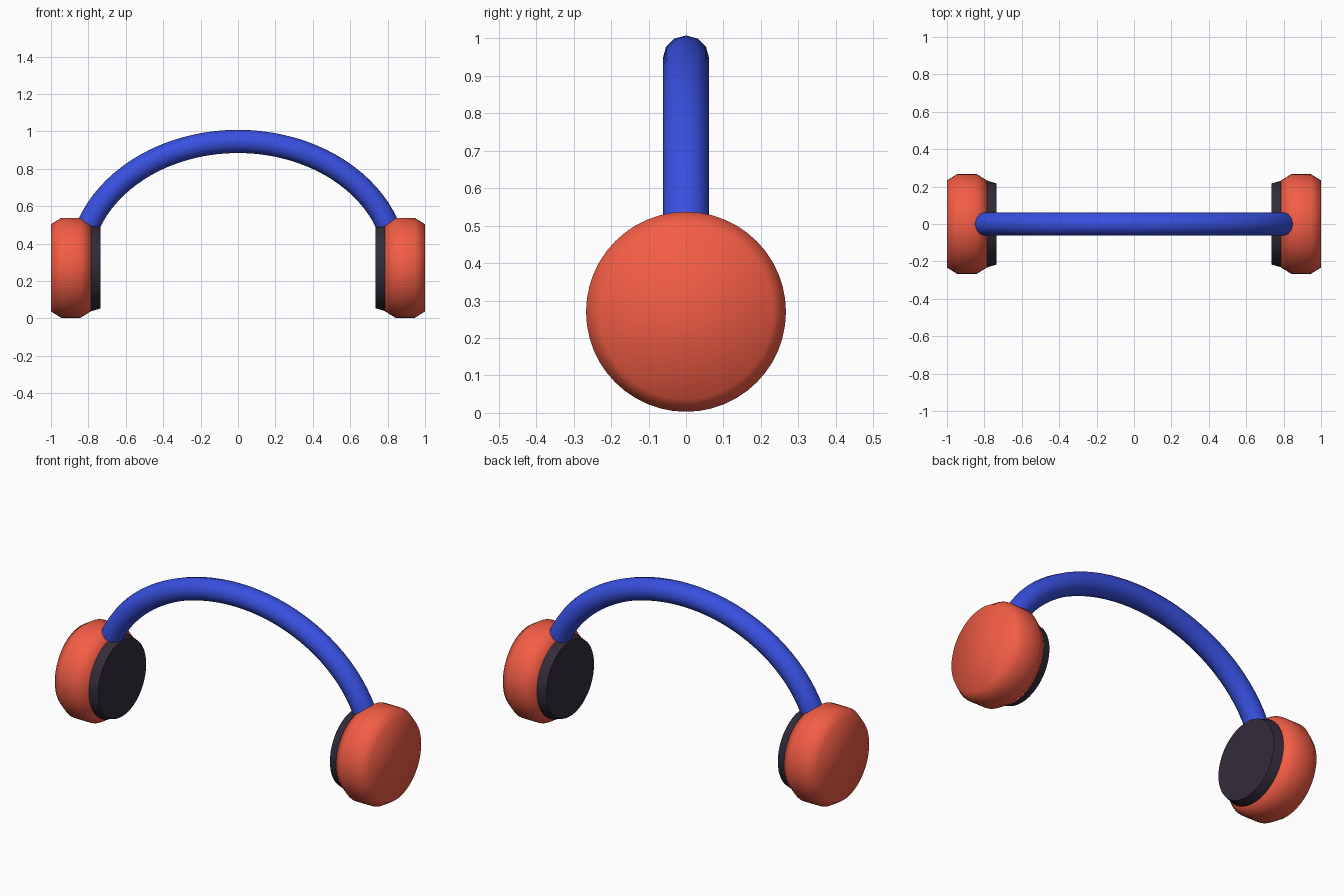
import bpy, bmesh, math

if "Cube" in bpy.data.objects:
    bpy.data.objects.remove(bpy.data.objects["Cube"])

SIDES = 48
CUP_Z = 0.27


def material(name, color):
    m = bpy.data.materials.new(name)
    m.diffuse_color = (*color, 1)
    m.use_nodes = True
    m.node_tree.nodes["Principled BSDF"].inputs["Base Color"].default_value = m.diffuse_color
    return m


orange = material("orange_shell", (0.90, 0.11, 0.06))
blue = material("blue_band", (0.04, 0.08, 0.75))
dark = material("dark_cushion", (0.032, 0.025, 0.042))


def lathe_x(name, profile, side, mat, angle):
    """Revolve (x, radius) pairs about the horizontal cup axis."""
    bm = bmesh.new()
    rings = []
    for x, r in profile:
        rings.append([bm.verts.new((side * x,
                                    r * math.cos(2 * math.pi * i / SIDES),
                                    CUP_Z + r * math.sin(2 * math.pi * i / SIDES)))
                      for i in range(SIDES)])
    for a, b in zip(rings, rings[1:]):
        for i in range(SIDES):
            j = (i + 1) % SIDES
            bm.faces.new((a[i], a[j], b[j], b[i]))
    bm.faces.new(rings[0])
    bm.faces.new(rings[-1])
    bmesh.ops.recalc_face_normals(bm, faces=bm.faces)
    mesh = bpy.data.meshes.new(name)
    bm.to_mesh(mesh)
    bm.free()
    mesh.materials.append(mat)
    ob = bpy.data.objects.new(name, mesh)
    bpy.context.collection.objects.link(ob)
    bpy.ops.object.select_all(action='DESELECT')
    ob.select_set(True)
    bpy.context.view_layer.objects.active = ob
    bpy.ops.object.shade_smooth_by_angle(angle=math.radians(angle))
    return ob


# Ear cups with chamfered rims, and slightly tapered cushions
cup = [(0.785, 0.232), (0.842, 0.267), (0.945, 0.267), (1.0, 0.233)]
cushions = {
    "left": (-1, [(0.735, 0.217), (0.80, 0.236), (0.83, 0.236)]),
    "right": (1, [(0.735, 0.216), (0.785, 0.231), (0.83, 0.231)]),
}
for label, (side, pad) in cushions.items():
    lathe_x(label + "_ear_cup", cup, side, orange, 62)
    lathe_x(label + "_cushion", pad, side, dark, 40)

# Headband: twelve-sided tube along a half ellipse ending inside the cups
STEPS = 40
curve = bpy.data.curves.new("headband", 'CURVE')
curve.dimensions = '3D'
curve.bevel_depth = 0.062
curve.bevel_resolution = 4
curve.use_fill_caps = True
spline = curve.splines.new('POLY')
spline.points.add(STEPS)
start = math.radians(12)
for i, p in enumerate(spline.points):
    t = start + (math.pi - 2 * start) * i / STEPS
    p.co = (0.85 * math.cos(t), 0, CUP_Z + 0.676 * math.sin(t), 1)
spline.use_smooth = True
curve.materials.append(blue)
bpy.context.collection.objects.link(bpy.data.objects.new("headband", curve))
